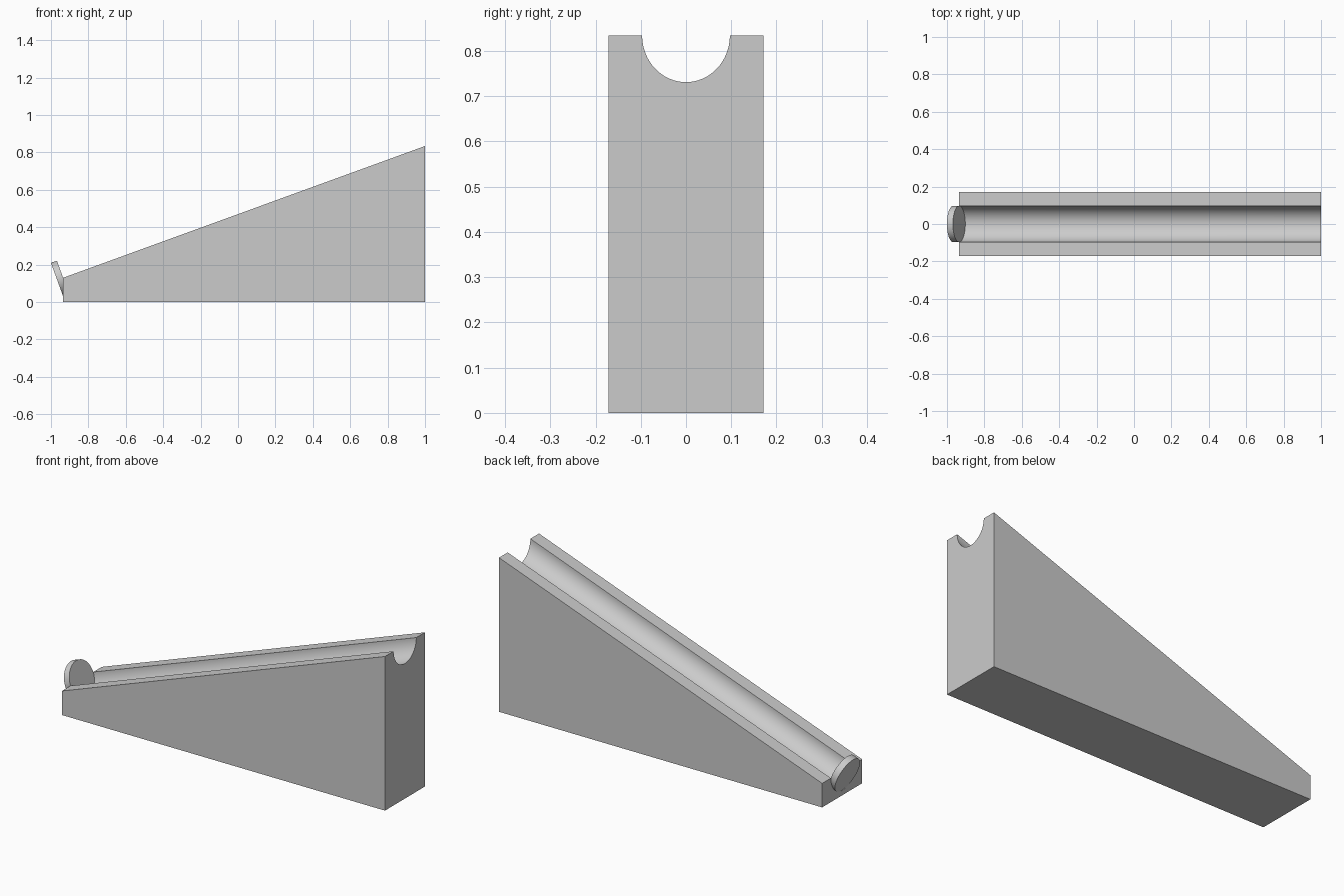
import bpy
import bmesh
from math import cos, sin, tan, pi, radians
from mathutils import Matrix

if "Cube" in bpy.data.objects:
    bpy.data.objects.remove(bpy.data.objects["Cube"], do_unlink=True)

SLOPE = radians(20)
X_LOW, X_HIGH = -0.935, 1.0
Z_LOW = 0.13
HALF_WIDTH = 0.171
RADIUS = 0.097
STOP_THICKNESS = 0.034

grey = bpy.data.materials.new("plain grey")
grey.use_nodes = True
colour = (0.6, 0.6, 0.6, 1)
grey.diffuse_color = colour
grey.node_tree.nodes["Principled BSDF"].inputs["Base Color"].default_value = colour


def finish(name, bm):
    """Turn a bmesh into a shaded, coloured object."""
    bmesh.ops.recalc_face_normals(bm, faces=bm.faces[:])
    mesh = bpy.data.meshes.new(name)
    bm.to_mesh(mesh)
    bm.free()
    mesh.materials.append(grey)
    obj = bpy.data.objects.new(name, mesh)
    bpy.context.collection.objects.link(obj)
    bpy.ops.object.select_all(action="DESELECT")
    obj.select_set(True)
    bpy.context.view_layer.objects.active = obj
    bpy.ops.object.shade_smooth_by_angle(angle=radians(30))
    return obj


def section(bm, x):
    """Vertical cross-section of the ramp with its half-round groove."""
    top = Z_LOW + (x - X_LOW) * tan(SLOPE)
    steps = 32
    groove = [(RADIUS * cos(pi * i / steps),
               top - RADIUS / cos(SLOPE) * sin(pi * i / steps))
              for i in range(steps + 1)]
    profile = [(-HALF_WIDTH, 0), (HALF_WIDTH, 0), (HALF_WIDTH, top),
               *groove, (-HALF_WIDTH, top)]
    return [bm.verts.new((x, y, z)) for y, z in profile]


# Ramp: loft between the low and high end sections
bm = bmesh.new()
low, high = section(bm, X_LOW), section(bm, X_HIGH)
bm.faces.new(low)
bm.faces.new(high)
for i in range(len(low)):
    j = (i + 1) % len(low)
    bm.faces.new((low[i], low[j], high[j], high[i]))
finish("grooved_ramp", bm)

# End stop: round disc square to the groove at its low end
bm = bmesh.new()
half = STOP_THICKNESS / 2
place = (Matrix.Translation((X_LOW - half * cos(SLOPE), 0, Z_LOW - half * sin(SLOPE)))
         @ Matrix.Rotation(pi / 2 - SLOPE, 4, "Y"))
bmesh.ops.create_cone(bm, cap_ends=True, segments=64, radius1=RADIUS,
                      radius2=RADIUS, depth=STOP_THICKNESS, matrix=place)
finish("end_stop_disc", bm)
